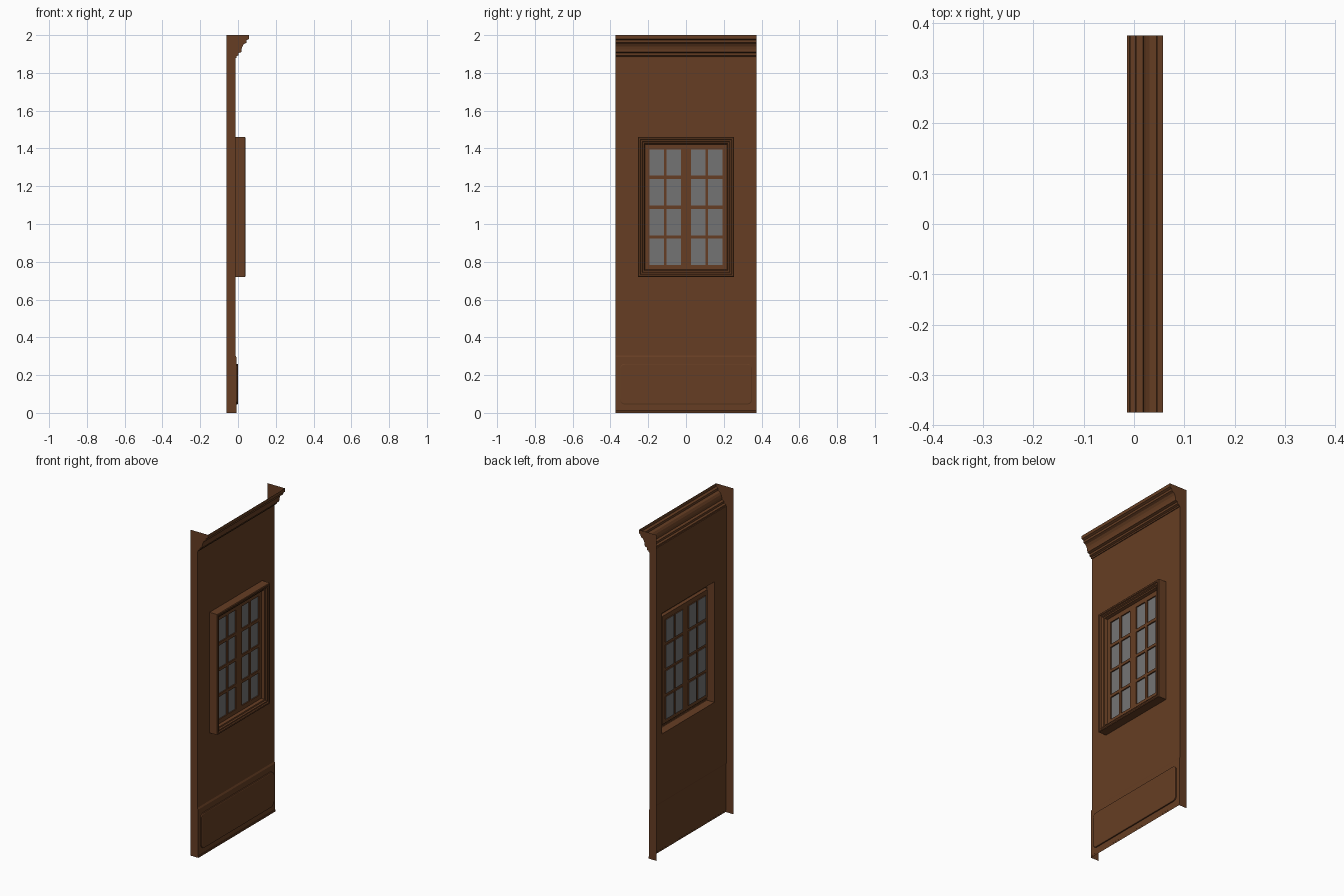
import bpy, bmesh, math

if "Cube" in bpy.data.objects:
    bpy.data.objects.remove(bpy.data.objects["Cube"])

HALF = 0.374          # half width of the wall
BACK = -0.06          # open rear edge


def material(name, rgb):
    m = bpy.data.materials.new(name)
    m.diffuse_color = (*rgb, 1)
    m.use_nodes = True
    m.node_tree.nodes["Principled BSDF"].inputs["Base Color"].default_value = m.diffuse_color
    return m


wood = material("brown_wood", (0.133, 0.048, 0.017))
glass = material("grey_glass", (0.175, 0.175, 0.175))


def build(name, faces, mats=(wood,), indices=None):
    """Make an object from a list of faces, each a list of points."""
    bm = bmesh.new()
    for i, pts in enumerate(faces):
        f = bm.faces.new([bm.verts.new(p) for p in pts])
        f.material_index = indices[i] if indices else 0
    bmesh.ops.remove_doubles(bm, verts=bm.verts, dist=1e-5)
    me = bpy.data.meshes.new(name)
    bm.to_mesh(me)
    bm.free()
    for m in mats:
        me.materials.append(m)
    ob = bpy.data.objects.new(name, me)
    bpy.context.collection.objects.link(ob)
    return ob


def extrude(name, profile):
    """Sweep an (x, z) profile, listed top to bottom, across the width."""
    return build(name, [[(a[0], -HALF, a[1]), (b[0], -HALF, b[1]),
                         (b[0], HALF, b[1]), (a[0], HALF, a[1])]
                        for a, b in zip(profile, profile[1:])])


def rect(x, hy, z0, z1, r=0.0, n=6):
    """Rectangle loop facing +x, with optional rounded corners."""
    if r <= 0:
        return [(x, -hy, z0), (x, hy, z0), (x, hy, z1), (x, -hy, z1)]
    pts = []
    for k, (cy, cz) in enumerate([(-hy + r, z0 + r), (hy - r, z0 + r),
                                  (hy - r, z1 - r), (-hy + r, z1 - r)]):
        for i in range(n + 1):
            t = math.pi * (1 + k / 2 + i / (2 * n))
            pts.append((x, cy + r * math.cos(t), cz + r * math.sin(t)))
    return pts


def bridge(loops):
    faces = []
    for a, b in zip(loops, loops[1:]):
        for i in range(len(a)):
            j = (i + 1) % len(a)
            faces.append([a[i], a[j], b[j], b[i]])
    return faces


# cornice, wall and skirting profiles
WALL = -0.014
cornice = [(0.058, 2.0), (0.058, 1.98), (0.046, 1.973), (0.045, 1.96),
           (0.031, 1.953), (0.023, 1.94), (0.019, 1.925), (0.018, 1.91),
           (0.004, 1.905), (0.003, 1.893), (-0.008, 1.888), (-0.009, 1.88), (WALL, 1.88)]
base = [(WALL, 0.305), (-0.009, 0.295), (-0.009, 0.012), (-0.007, 0.01), (-0.007, 0.0)]
extrude("cornice", cornice)
extrude("skirting", base)

# wall sheet with the window opening
build("wall", bridge([rect(WALL, HALF, 0.305, 1.88), rect(WALL, 0.255, 0.72, 1.46)]))

# closed wall ends
for name, s in (("left_end", -1), ("right_end", 1)):
    outline = [(BACK, 2.0)] + cornice + base + [(BACK, 0.0)]
    pts = [(x, s * HALF, z) for x, z in outline]
    build(name, [pts[::-1] if s < 0 else pts][:1])

# raised skirting panel with rounded corners
steps = [(-0.009, 0.0), (-0.002, 0.0), (0.0, 0.005)]
loops = [rect(x, 0.35 - d, 0.045 + d, 0.26 - d, 0.025 - d) for x, d in steps]
build("skirting_panel", bridge(loops) + [loops[-1]])

# stepped window frame
SASH = 0.007
steps = [(WALL, 0), (0.037, 0), (0.04, 0.004), (0.04, 0.012), (0.034, 0.015),
         (0.034, 0.022), (0.026, 0.026), (0.024, 0.033), (SASH, 0.038)]
build("window_frame", bridge([rect(x, 0.255 - d, 0.72 + d, 1.46 - d) for x, d in steps]))

# sash with sunken panes
ys = [-0.217, -0.192, -0.117, -0.102, -0.027, 0.027, 0.102, 0.117, 0.192, 0.217]
zs = [0.758, 0.784, 0.922, 0.940, 1.080, 1.097, 1.237, 1.256, 1.394, 1.422]
faces, ids = [], []
for i in range(9):
    for j in range(9):
        q = [(SASH, ys[i], zs[j]), (SASH, ys[i + 1], zs[j]),
             (SASH, ys[i + 1], zs[j + 1]), (SASH, ys[i], zs[j + 1])]
        if i % 2 and j % 2:
            sunk = [(0.0, y, z) for _, y, z in q]
            faces += bridge([q, sunk]) + [sunk]
            ids += [0, 0, 0, 0, 1]
        else:
            faces.append(q)
            ids.append(0)
build("window_sash", faces, (wood, glass), ids)
